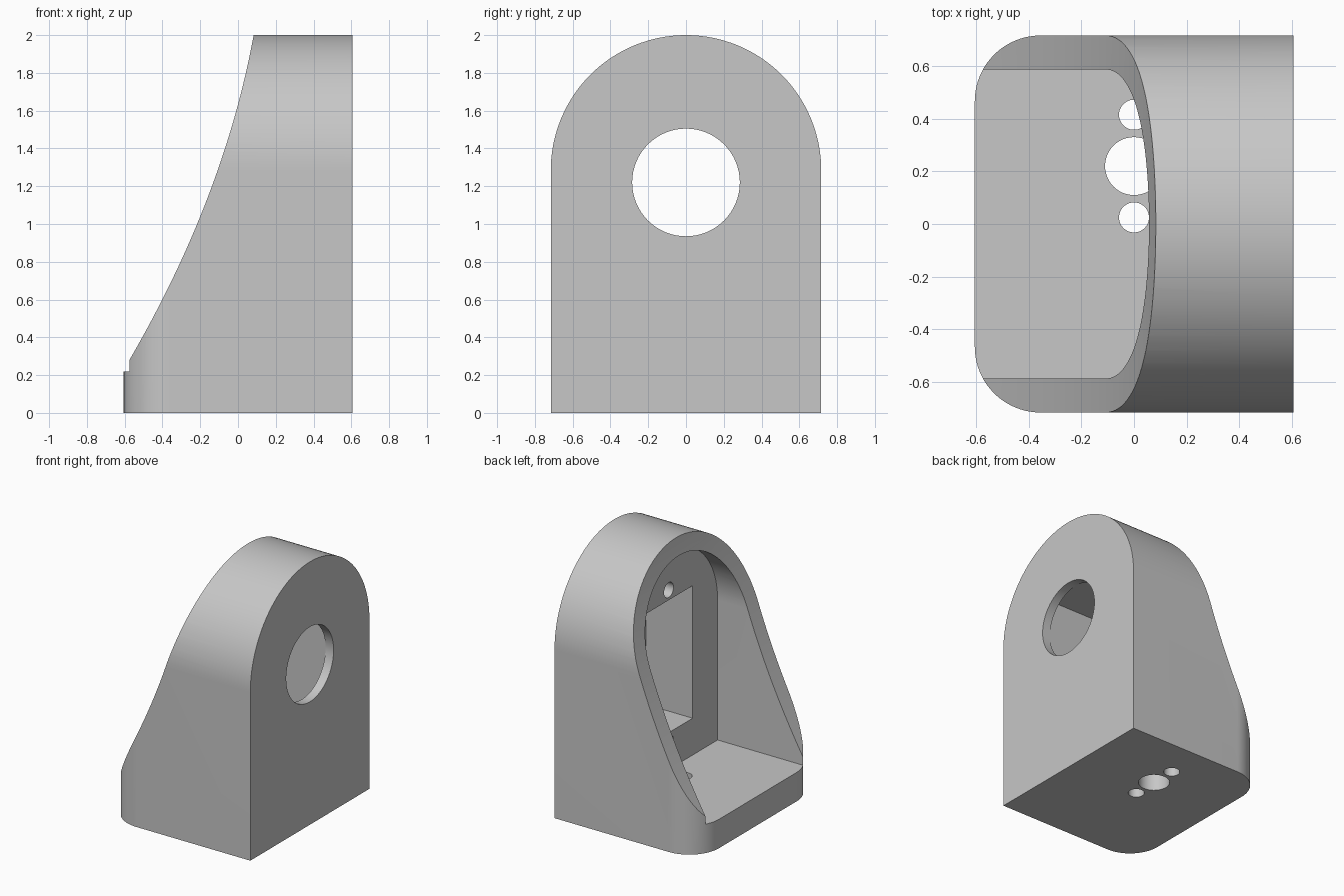
import bpy, bmesh
from math import sin, cos, pi
from mathutils import Vector

cube = bpy.data.objects.get("Cube")
if cube:
    bpy.data.objects.remove(cube, do_unlink=True)

HX, HY, TOP = 0.605, 0.716, 2.0      # half length, half width, height
WALL, FLOOR = 0.129, 0.22            # wall and floor thickness
INNER_X, PLATE_X = 0.145, 0.537      # rear wall of cavity, thin plate behind pocket
SPRING = TOP - HY                    # height where the arch begins
CORNER = 0.25


def prism(name, points, axis, lo, hi):
    """Extrude a 2D outline along an axis: x takes (y, z), y takes (x, z), z takes (x, y)."""
    def place(p, t):
        a, b = p
        return {"x": (t, a, b), "y": (a, t, b), "z": (a, b, t)}[axis]
    bm = bmesh.new()
    low = [bm.verts.new(place(p, lo)) for p in points]
    high = [bm.verts.new(place(p, hi)) for p in points]
    bm.faces.new(low)
    bm.faces.new(high)
    for i in range(len(points)):
        j = (i + 1) % len(points)
        bm.faces.new((low[i], low[j], high[j], high[i]))
    bmesh.ops.recalc_face_normals(bm, faces=bm.faces)
    mesh = bpy.data.meshes.new(name)
    bm.to_mesh(mesh)
    bm.free()
    obj = bpy.data.objects.new(name, mesh)
    bpy.context.collection.objects.link(obj)
    return obj


def arc(cx, cy, r, start, end, steps):
    return [(cx + r * cos(start + (end - start) * i / steps),
             cy + r * sin(start + (end - start) * i / steps)) for i in range(steps + 1)]


def circle(cx, cy, r, steps=48):
    return arc(cx, cy, r, 0, 2 * pi, steps)[:-1]


def arch(half, bottom):
    return [(-half, bottom), (half, bottom)] + arc(0, SPRING, half, 0, pi, 64)


def rect(a0, a1, b0, b1):
    return [(a0, b0), (a1, b0), (a1, b1), (a0, b1)]


def slope_x(z):
    """Front edge of the side walls at a given height."""
    return -0.575 + 0.4934 * (z - 0.28) - 0.1155 * (z - 0.28) * (z - 1.04)


# Arched block
housing = prism("housing", arch(HY, 0), "x", -HX, HX)
cutters = []


def cut(*args):
    cutters.append(prism("cutter", *args))


# Curved sweep removed from the open side
heights = [0.2 + 1.9 * i / 40 for i in range(41)]
cut([(slope_x(z), z) for z in heights] + [(-1, 2.1), (-1, 0.2)], "y", -1, 1)

# Rounded vertical corners
for s in (-1, 1):
    edge = arc(CORNER - HX, HY - CORNER, CORNER, pi / 2, pi, 20)
    outline = edge + [(-0.8, HY - CORNER), (-0.8, 0.9), (CORNER - HX, 0.9)]
    cut([(x, s * y) for x, y in outline], "z", -0.1, 1.2)

# Arched cavity, rectangular pocket and round opening in the plate
cut(arch(HY - WALL, FLOOR), "x", -1, INNER_X)
cut(rect(-0.287, 0.287, 0.5, 1.508), "x", 0.1, PLATE_X)
cut(circle(0, 1.22, 0.285, 64), "x", 0.5, 0.7)

# Blind screw holes above and below the pocket
for z in (1.585, 0.425):
    cut(circle(0, z, 0.057, 32), "x", 0.1, 0.45)

# Cable hole and two screw holes through the floor
for y, r in ((0.22, 0.11), (0.415, 0.057), (0.025, 0.057)):
    cut(circle(0, y, r), "z", -0.1, 0.3)

# Apply the cuts
bpy.context.view_layer.objects.active = housing
for cutter in cutters:
    mod = housing.modifiers.new("cut", "BOOLEAN")
    mod.operation = "DIFFERENCE"
    mod.solver = "EXACT"
    mod.object = cutter
    bpy.ops.object.modifier_apply(modifier=mod.name)
    bpy.data.objects.remove(cutter, do_unlink=True)

# Plain grey finish
grey = bpy.data.materials.new("light_grey")
grey.use_nodes = True
colour = (0.57, 0.57, 0.57, 1)
grey.diffuse_color = colour
grey.node_tree.nodes["Principled BSDF"].inputs["Base Color"].default_value = colour
housing.data.materials.clear()
housing.data.materials.append(grey)

bpy.ops.object.select_all(action="DESELECT")
housing.select_set(True)
bpy.ops.object.shade_smooth_by_angle(angle=pi / 6)
